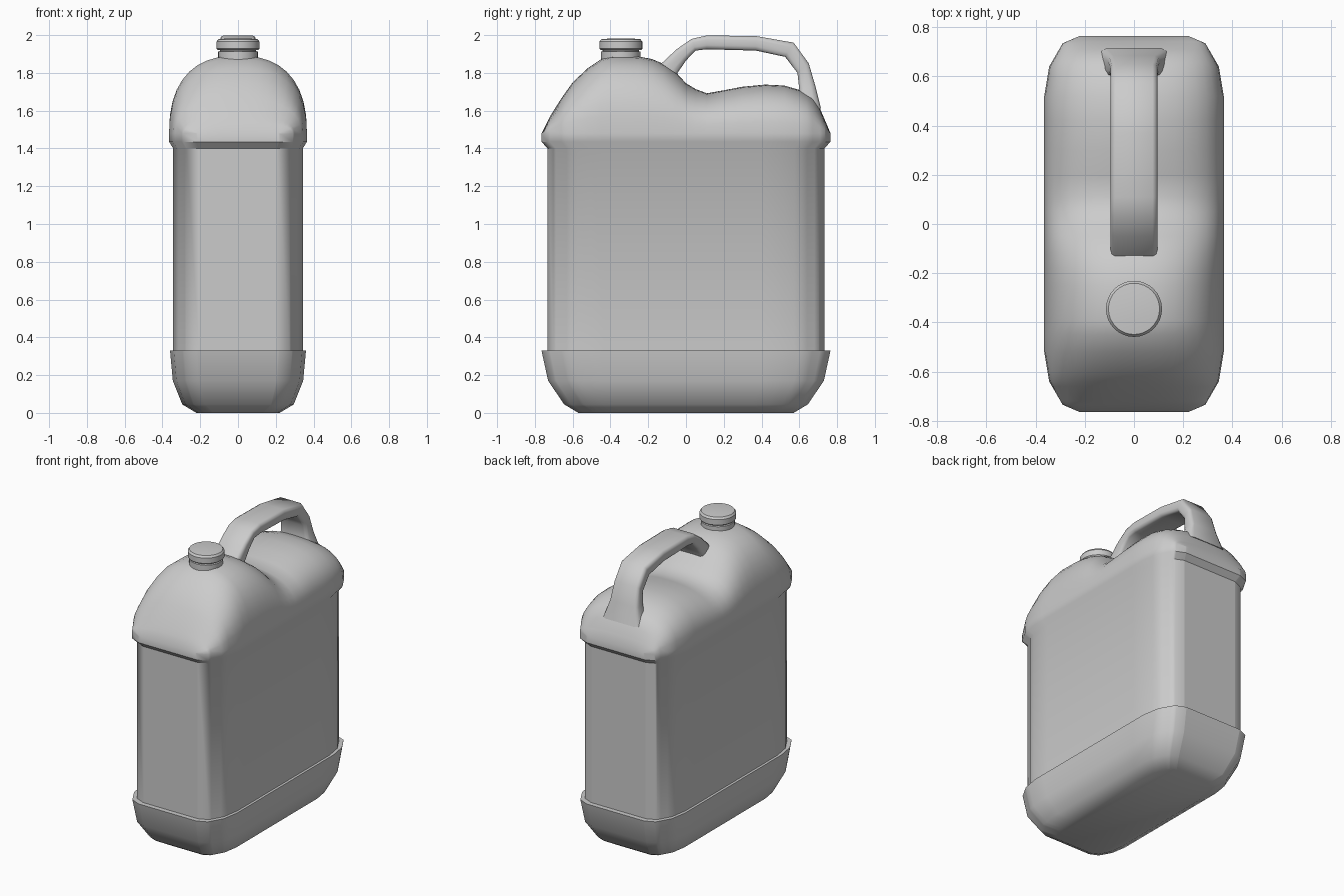
import bpy, bmesh, math

if "Cube" in bpy.data.objects:
    bpy.data.objects.remove(bpy.data.objects["Cube"])

RIM = 1.48            # height where the domed top meets the shoulder
HX, HY = 0.365, 0.765


def lerp_table(t, v):
    for (a, p), (b, q) in zip(t, t[1:]):
        if v <= b:
            return p + (q - p) * (v - a) / (b - a)
    return t[-1][1]


def finish(bm, name, angle):
    bmesh.ops.recalc_face_normals(bm, faces=bm.faces)
    me = bpy.data.meshes.new(name)
    bm.to_mesh(me)
    bm.free()
    ob = bpy.data.objects.new(name, me)
    bpy.context.collection.objects.link(ob)
    bpy.ops.object.select_all(action='DESELECT')
    bpy.context.view_layer.objects.active = ob
    ob.select_set(True)
    bpy.ops.object.shade_smooth_by_angle(angle=math.radians(angle))
    return ob


def bridge(bm, a, b):
    n = len(a)
    for i in range(n):
        bm.faces.new((a[i], a[(i + 1) % n], b[(i + 1) % n], b[i]))


# Jug body: domed top as a grid, then scaled copies of its rim going down
ridge = [(-.765, 1.48), (-.72, 1.57), (-.66, 1.665), (-.6, 1.75), (-.52, 1.825), (-.45, 1.872),
         (-.39, 1.89), (-.25, 1.887), (-.18, 1.873), (-.12, 1.848), (-.05, 1.80), (0, 1.745),
         (.05, 1.715), (.11, 1.692), (.2, 1.708), (.3, 1.727), (.42, 1.738), (.52, 1.733),
         (.6, 1.71), (.67, 1.67), (.71, 1.61), (.74, 1.54), (.765, 1.48)]
corner = [(0, HX), (.52, HX), (.64, .345), (.735, .29), (.765, .22)]
stations = sorted({y for y, z in ridge} | {s * y for y, w in corner[1:] for s in (-1, 1)})
N = 20
bm = bmesh.new()
grid = []
for y in stations:
    w, h = lerp_table(corner, abs(y)), lerp_table(ridge, y)
    row = []
    for i in range(N + 1):
        u = -math.cos(math.pi * i / N)
        g = max(0, 1 - abs(u) ** 2.5) ** 0.42
        row.append(bm.verts.new((w * u, y, RIM + (h - RIM) * g)))
    grid.append(row)
for a, b in zip(grid, grid[1:]):
    for i in range(N):
        bm.faces.new((a[i], a[i + 1], b[i + 1], b[i]))
rim = grid[0][:] + [r[-1] for r in grid[1:]] + grid[-1][-2::-1] + [r[0] for r in grid[-2:0:-1]]
levels = [(1.435, .365, .765), (1.40, .343, .732), (.33, .343, .732), (.33, .36, .765),
          (.17, .345, .73), (.045, .295, .645), (0.0, .22, .57)]
prev = rim
for z, a, b in levels:
    ring = [bm.verts.new((v.co.x * a / HX, v.co.y * b / HY, z)) for v in rim]
    bridge(bm, prev, ring)
    prev = ring
bm.faces.new(prev)
finish(bm, "jug_body", 42)


# Turned parts
def lathe(name, profile, y, n=32):
    bm = bmesh.new()
    rings = [[bm.verts.new((r * math.cos(2 * math.pi * i / n),
                            y + r * math.sin(2 * math.pi * i / n), z)) for i in range(n)]
             for r, z in profile]
    for a, b in zip(rings, rings[1:]):
        bridge(bm, a, b)
    bm.faces.new(rings[0])
    bm.faces.new(rings[-1])
    return finish(bm, name, 35)


lathe("neck", [(.105, 1.84), (.105, 1.912), (.096, 1.915), (.096, 1.93)], -.345)
lathe("screw_cap", [(.108, 1.922), (.114, 1.928), (.114, 1.965), (.104, 1.978), (.05, 1.983)], -.345)

# Handle: outer and inner (y, z) points plus half width at each station
path = [((-.19, 1.77), (-.07, 1.72), .095), ((-.13, 1.85), (-.045, 1.80), .095),
        ((-.05, 1.925), (0, 1.865), .095), ((.03, 1.98), (.05, 1.918), .095),
        ((.11, 1.998), (.11, 1.925), .095), ((.37, 1.995), (.37, 1.918), .095),
        ((.57, 1.96), (.525, 1.885), .095), ((.65, 1.85), (.59, 1.80), .095),
        ((.685, 1.73), (.60, 1.71), .105), ((.715, 1.61), (.59, 1.64), .14)]
bm = bmesh.new()
prev = None
for (oy, oz), (iy, iz), w in path:
    ring = []
    for x, t in [(-.8, 0), (.8, 0), (.95, .1), (1, .3), (1, .7), (.95, .9), (.8, 1),
                 (-.8, 1), (-.95, .9), (-1, .7), (-1, .3), (-.95, .1)]:
        ring.append(bm.verts.new((x * w, oy + (iy - oy) * t, oz + (iz - oz) * t)))
    if prev:
        bridge(bm, prev, ring)
    else:
        bm.faces.new(ring)
    prev = ring
bm.faces.new(prev)
finish(bm, "handle", 50)
